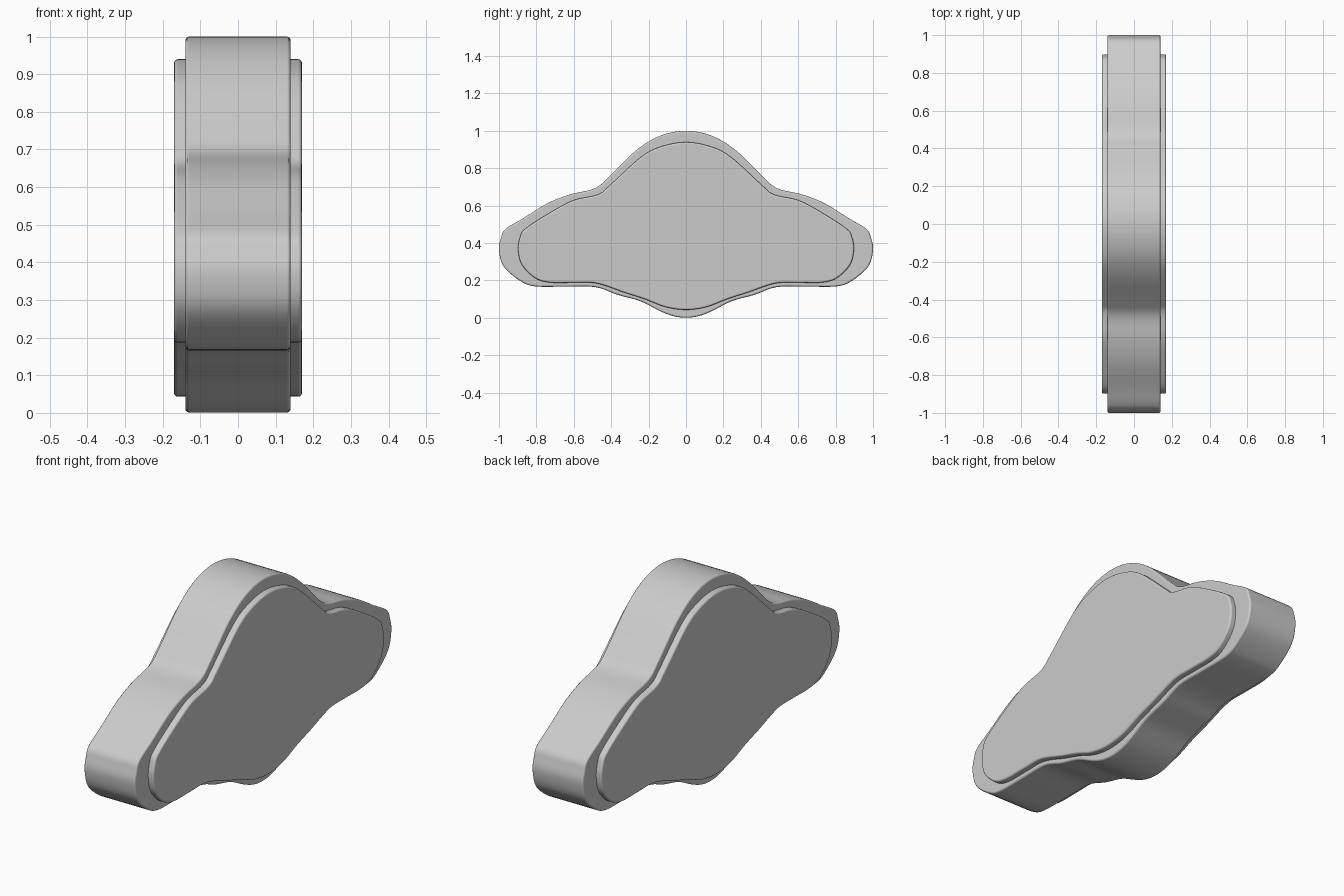
import bpy, bmesh, math
from mathutils import Vector

if "Cube" in bpy.data.objects:
    bpy.data.objects.remove(bpy.data.objects["Cube"])

# Half profiles (y, z), from top centre to bottom centre
OUTER = [(0, 1.0), (.14, .973), (.27, .893), (.406, .76), (.487, .693), (.62, .66), (.74, .613),
         (.87, .533), (.965, .475), (.99, .425), (1.0, .363), (.975, .275), (.89, .2), (.81, .169),
         (.65, .167), (.487, .165), (.364, .123), (.246, .09), (.14, .037), (.07, .01), (0, .001)]
INNER = [(0, .94), (.14, .914), (.246, .856), (.406, .71), (.47, .66), (.604, .628), (.738, .556),
         (.86, .476), (.888, .43), (.898, .364), (.877, .283), (.807, .213), (.727, .189),
         (.6, .188), (.476, .184), (.326, .134), (.22, .1), (.11, .058), (0, .043)]


def smooth_loop(half, steps=5):
    """Mirror a half profile and run a closed Catmull-Rom curve through it."""
    pts = [Vector(p) for p in half] + [Vector((-y, z)) for y, z in half[-2:0:-1]]
    n, out = len(pts), []
    for i in range(n):
        a, b, c, d = (pts[(i + k) % n] for k in (-1, 0, 1, 2))
        for s in range(steps):
            t = s / steps
            out.append(0.5 * (2 * b + (c - a) * t + (2 * a - 5 * b + 4 * c - d) * t * t
                              + (3 * b - a - 3 * c + d) * t ** 3))
    return out


def slab(name, half, half_width, bevel):
    """Extrude a profile along x with softly rounded rims."""
    bm = bmesh.new()
    loop = smooth_loop(half)
    left = [bm.verts.new((-half_width, p.x, p.y)) for p in loop]
    right = [bm.verts.new((half_width, p.x, p.y)) for p in loop]
    bm.faces.new(left)
    bm.faces.new(right[::-1])
    n = len(loop)
    for i in range(n):
        j = (i + 1) % n
        bm.faces.new((left[i], right[i], right[j], left[j]))
    bmesh.ops.recalc_face_normals(bm, faces=bm.faces[:])
    me = bpy.data.meshes.new(name)
    bm.to_mesh(me)
    bm.free()
    ob = bpy.data.objects.new(name, me)
    bpy.context.collection.objects.link(ob)
    bpy.ops.object.select_all(action='DESELECT')
    ob.select_set(True)
    bpy.context.view_layer.objects.active = ob
    bpy.ops.object.shade_smooth_by_angle(angle=math.radians(40))
    mod = ob.modifiers.new("rim", 'BEVEL')
    mod.width, mod.segments = bevel, 3
    mod.limit_method, mod.angle_limit = 'ANGLE', math.radians(60)
    mod.harden_normals = True
    return ob


# Main body, and the inset plate showing raised on both faces
slab("body", OUTER, 0.14, 0.01)
slab("face_plates", INNER, 0.17, 0.01)
